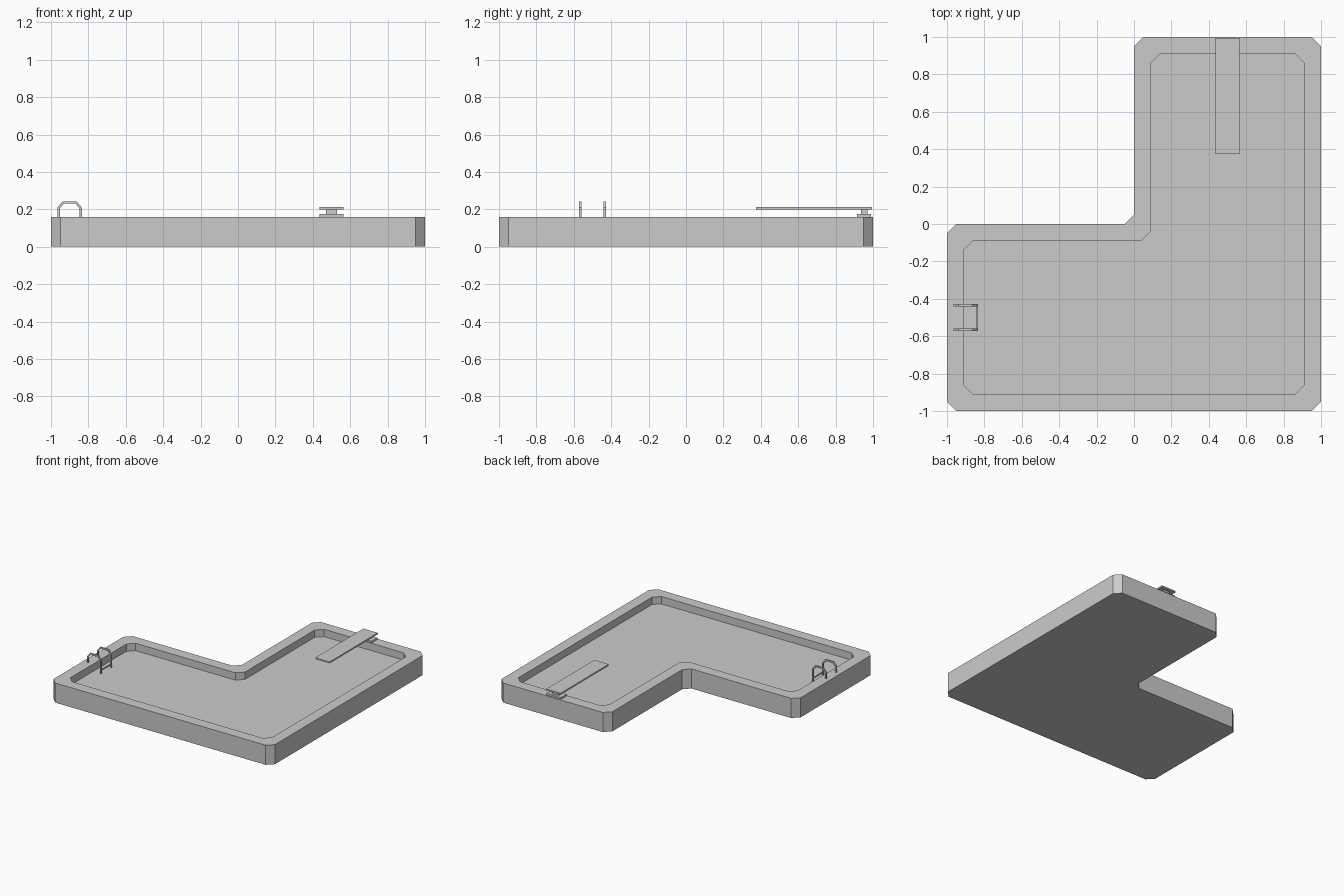
import bpy
import bmesh
from mathutils import Vector

cube = bpy.data.objects.get("Cube")
if cube:
    bpy.data.objects.remove(cube, do_unlink=True)

grey = bpy.data.materials.new("light grey")
grey.use_nodes = True
COLOR = (0.6, 0.6, 0.6, 1)
grey.diffuse_color = COLOR
grey.node_tree.nodes["Principled BSDF"].inputs["Base Color"].default_value = COLOR


def add_object(name, bm):
    bmesh.ops.recalc_face_normals(bm, faces=bm.faces)
    mesh = bpy.data.meshes.new(name)
    bm.to_mesh(mesh)
    bm.free()
    mesh.materials.append(grey)
    obj = bpy.data.objects.new(name, mesh)
    bpy.context.collection.objects.link(obj)
    return obj


def add_box(name, low, high):
    bm = bmesh.new()
    bmesh.ops.create_cube(bm, size=1)
    low, high = Vector(low), Vector(high)
    for v in bm.verts:
        v.co = (low + high) / 2 + v.co * (high - low)
    return add_object(name, bm)


def l_outline(inset, cut=0.05):
    """L-shaped outline with every corner cut off."""
    a, b = 1 - inset, inset
    corners = [Vector(p) for p in
               ((-a, -a), (a, -a), (a, a), (b, a), (b, -b), (-a, -b))]
    points = []
    for i, c in enumerate(corners):
        before, after = corners[i - 1], corners[(i + 1) % len(corners)]
        points += [c + (n - c).normalized() * cut for n in (before, after)]
    return points


# Pool basin: underside, outer wall, rim, inner wall and water surface
RIM, WATER = 0.16, 0.10
bm = bmesh.new()
loops = [[bm.verts.new((p.x, p.y, z)) for p in l_outline(inset)]
         for inset, z in ((0, 0), (0, RIM), (0.09, RIM), (0.09, WATER))]
for lower, upper in zip(loops, loops[1:]):
    for i in range(len(lower)):
        bm.faces.new((lower[i - 1], lower[i], upper[i], upper[i - 1]))
bm.faces.new(loops[0][::-1])
bm.faces.new(loops[-1])
add_object("pool_basin", bm)

# Diving board on its stand
add_box("diving_board_base", (0.435, 0.915, RIM), (0.565, 0.99, 0.174))
add_box("diving_board_post", (0.47, 0.935, 0.174), (0.53, 0.97, 0.2))
add_box("diving_board", (0.435, 0.375, 0.2), (0.565, 0.995, 0.212))


# Ladder rails: a bent square bar with mitred corners
def add_rail(name, y, width=0.012):
    outer = [(-0.965, RIM), (-0.965, 0.21), (-0.937, 0.242),
             (-0.863, 0.242), (-0.835, 0.21), (-0.835, WATER)]
    w = width
    shift = [(w, 0), (w, -w / 2), (w / 2, -w),
             (-w / 2, -w), (-w, -w / 2), (-w, 0)]
    bm = bmesh.new()
    rings = []
    for (x, z), (dx, dz) in zip(outer, shift):
        rings.append([bm.verts.new(p) for p in (
            (x, y - w / 2, z), (x, y + w / 2, z),
            (x + dx, y + w / 2, z + dz), (x + dx, y - w / 2, z + dz))])
    for r, s in zip(rings, rings[1:]):
        for i in range(4):
            bm.faces.new((r[i - 1], r[i], s[i], s[i - 1]))
    bm.faces.new(rings[0])
    bm.faces.new(rings[-1][::-1])
    add_object(name, bm)


add_rail("ladder_rail_front", -0.565)
add_rail("ladder_rail_back", -0.435)
add_box("ladder_rung", (-0.843, -0.565, 0.125), (-0.835, -0.435, 0.133))
